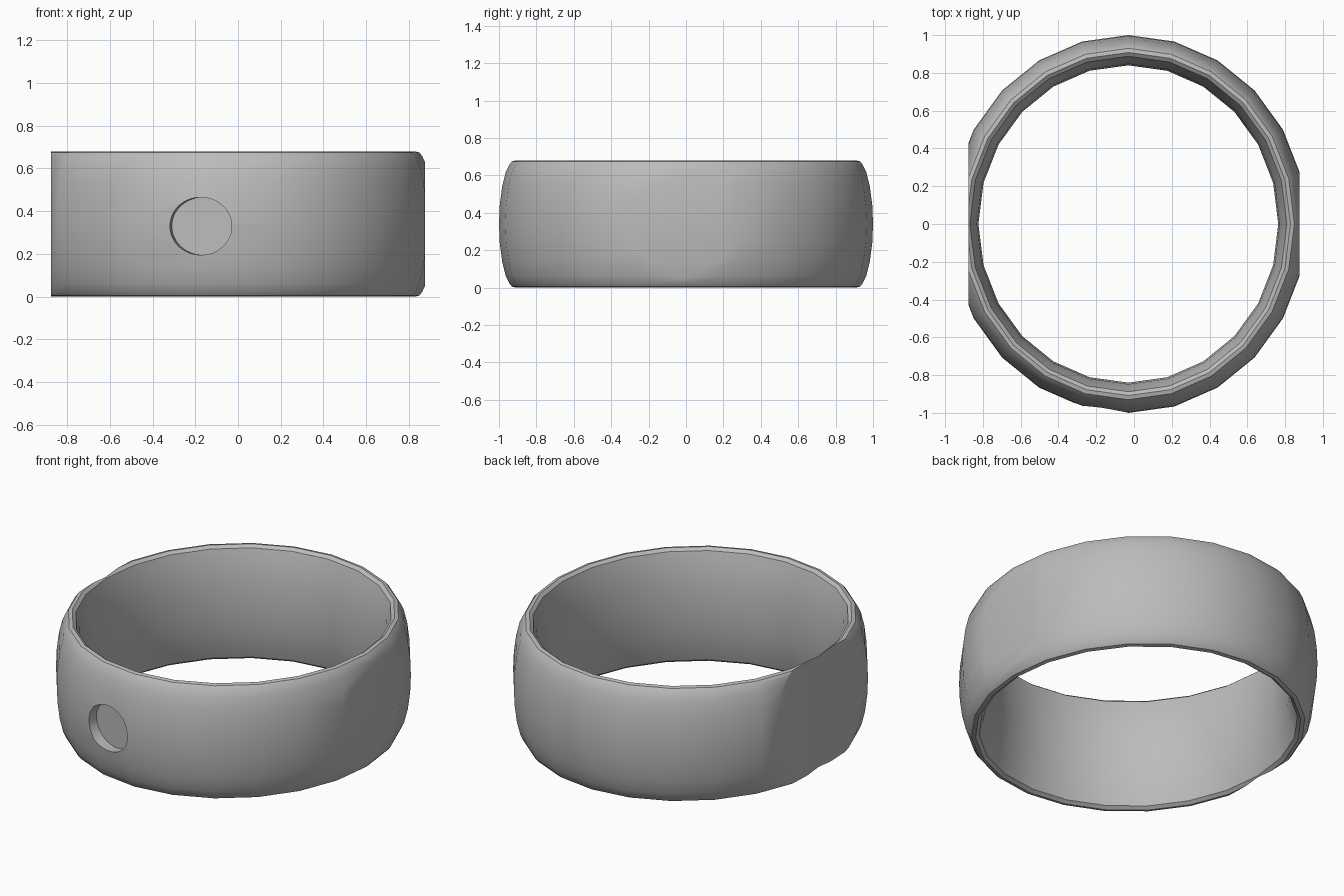
import bpy, bmesh, math
from mathutils import Matrix, Vector

cube = bpy.data.objects.get("Cube")
if cube:
    bpy.data.objects.remove(cube, do_unlink=True)

SIDES = 24
HEIGHT = 0.68
CENTRE_X = -0.03
STRETCH = 0.945      # the band is slightly narrower across x
MID = HEIGHT / 2

metal = bpy.data.materials.new("grey metal")
metal.use_nodes = True
grey = (0.5, 0.5, 0.5, 1)
metal.diffuse_color = grey
metal.node_tree.nodes["Principled BSDF"].inputs["Base Color"].default_value = grey


def make_object(name, bm):
    bmesh.ops.recalc_face_normals(bm, faces=bm.faces)
    mesh = bpy.data.meshes.new(name)
    bm.to_mesh(mesh)
    bm.free()
    mesh.materials.append(metal)
    obj = bpy.data.objects.new(name, mesh)
    bpy.context.collection.objects.link(obj)
    return obj


# Half cross-section as (radius, height above middle), domed outside and inside
outer = [(1.0, 0), (0.996, 0.1), (0.983, 0.2), (0.963, 0.28), (0.943, 0.32), (0.93, 0.335)]
inner = [(0.908, 0.34), (0.888, 0.325), (0.866, 0.25), (0.848, 0.14), (0.84, 0)]
half = outer + inner
section = half + [(r, -z) for r, z in reversed(half[1:-1])]

# Band: the section swept round a slightly oval loop
bm = bmesh.new()
rings = []
for i in range(SIDES):
    a = math.tau * i / SIDES
    rings.append([bm.verts.new((CENTRE_X + STRETCH * r * math.cos(a), r * math.sin(a), MID + z))
                  for r, z in section])
count = len(section)
for i in range(SIDES):
    here, after = rings[i], rings[(i + 1) % SIDES]
    for j in range(count):
        k = (j + 1) % count
        bm.faces.new((here[j], after[j], after[k], here[k]))

# Flats planed off the two sides
for side in (1, -1):
    cut = bmesh.ops.bisect_plane(bm, geom=bm.verts[:] + bm.edges[:] + bm.faces[:],
                                 plane_co=(side * 0.875, 0, 0), plane_no=(side, 0, 0),
                                 clear_outer=True)
    rim = [e for e in cut["geom_cut"] if isinstance(e, bmesh.types.BMEdge)]
    bmesh.ops.triangle_fill(bm, edges=rim, use_beauty=True, normal=Vector((side, 0, 0)))
band = make_object("band", bm)

# Shallow round pocket in the front, sunk along the radius
bm = bmesh.new()
place = (Matrix.Translation((-0.18, -1.01, 0.33))
         @ Matrix.Rotation(math.radians(-9), 4, "Z")
         @ Matrix.Diagonal((0.147, 1, 0.135, 1))
         @ Matrix.Rotation(math.radians(90), 4, "X"))
bmesh.ops.create_cone(bm, cap_ends=True, segments=48, radius1=1, radius2=1,
                      depth=0.2, matrix=place)
cutter = make_object("pocket_cutter", bm)
cutter.hide_render = True
cutter.hide_viewport = True

pocket = band.modifiers.new("pocket", "BOOLEAN")
pocket.operation = "DIFFERENCE"
pocket.solver = "EXACT"
pocket.object = cutter
bpy.context.view_layer.objects.active = band
band.select_set(True)
bpy.ops.object.modifier_apply(modifier=pocket.name)
bpy.data.objects.remove(cutter, do_unlink=True)
bpy.ops.object.shade_smooth_by_angle(angle=math.radians(35))
